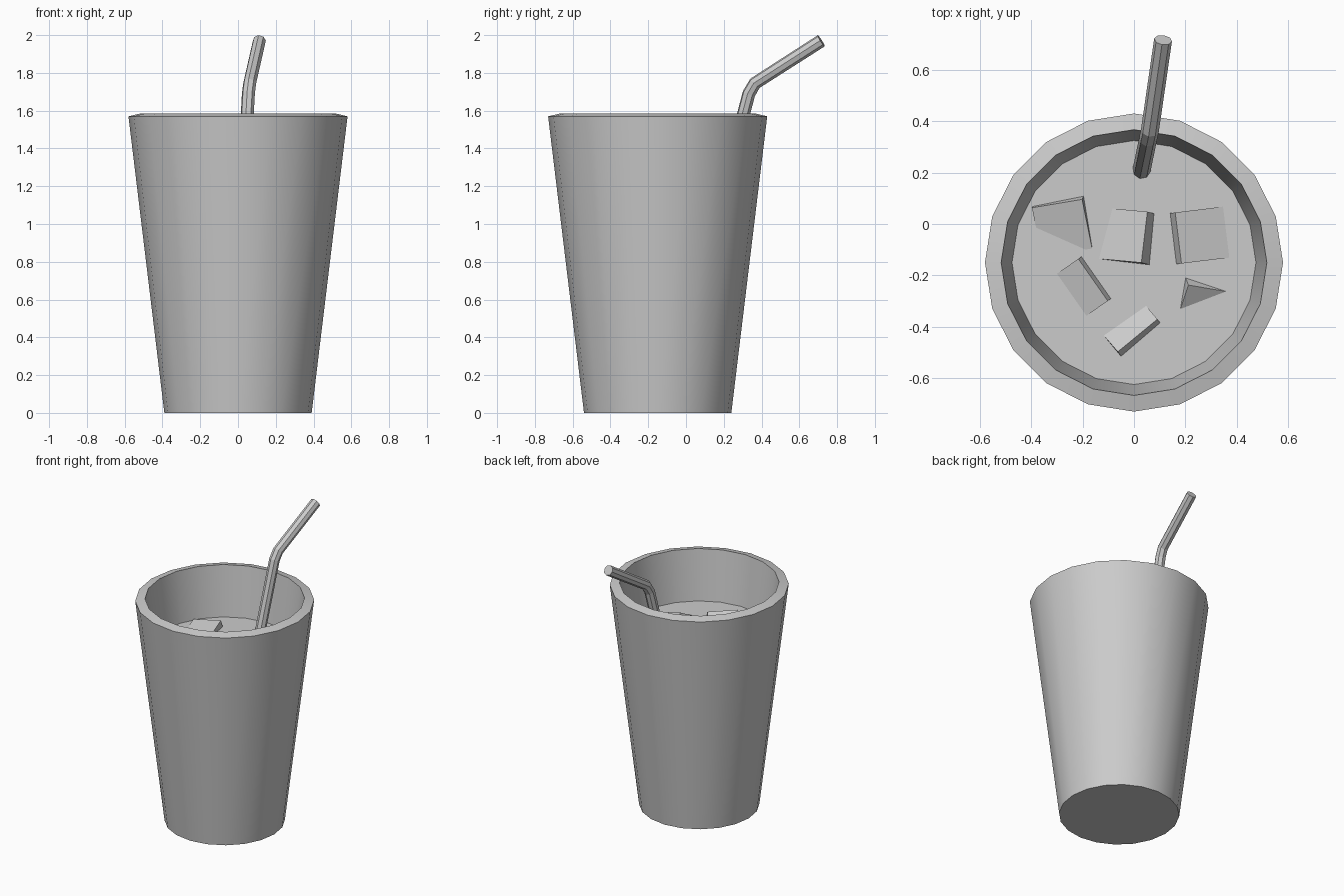
import bpy, bmesh
from math import radians, cos, sin, pi
from mathutils import Matrix, Vector

if "Cube" in bpy.data.objects:
    bpy.data.objects.remove(bpy.data.objects["Cube"])

CUP_Y = -0.15
SIDES = 20
LIQUID_Z = 1.23


def lathe(name, profile):
    """Spin (radius, z) points around the cup axis; both ends are capped."""
    bm = bmesh.new()
    rings = []
    for r, z in profile:
        rings.append([bm.verts.new((r * cos(2 * pi * i / SIDES),
                                    r * sin(2 * pi * i / SIDES) + CUP_Y, z))
                      for i in range(SIDES)])
    for a, b in zip(rings, rings[1:]):
        for i in range(SIDES):
            j = (i + 1) % SIDES
            bm.faces.new((a[i], a[j], b[j], b[i]))
    bm.faces.new(rings[0][::-1])
    bm.faces.new(rings[-1])
    bmesh.ops.recalc_face_normals(bm, faces=bm.faces)
    mesh = bpy.data.meshes.new(name)
    bm.to_mesh(mesh)
    bm.free()
    obj = bpy.data.objects.new(name, mesh)
    bpy.context.collection.objects.link(obj)
    bpy.ops.object.select_all(action='DESELECT')
    obj.select_set(True)
    bpy.context.view_layer.objects.active = obj
    bpy.ops.object.shade_smooth_by_angle(angle=radians(30))
    return obj


def ice(name, top, spin, down, tilt, size=0.2):
    """Cube placed by its top-face centre, spun, then leaned toward 'down'."""
    bm = bmesh.new()
    bmesh.ops.create_cube(bm, size=size)
    bmesh.ops.translate(bm, verts=bm.verts, vec=(0, 0, -size / 2))
    d = radians(down)
    lean = Matrix.Rotation(radians(tilt), 4, Vector((-sin(d), cos(d), 0)))
    bm.transform(Matrix.Translation(top) @ lean @ Matrix.Rotation(radians(spin), 4, 'Z'))
    mesh = bpy.data.meshes.new(name)
    bm.to_mesh(mesh)
    bm.free()
    bpy.context.collection.objects.link(bpy.data.objects.new(name, mesh))


# Tapered cup with a slightly raised inner lip
lathe("cup", [(0.39, 0), (0.58, 1.57), (0.517, 1.585), (0.335, 0.06)])

# Drink filling the cup
lathe("drink", [(0.335, 0.07), (0.475, LIQUID_Z)])

# Ice cubes: top-face centre, spin, lean direction, lean angle
cubes = [
    ((-0.280, -0.016, 1.241), 10.5, 246, 15.6),
    ((-0.051, -0.043, 1.256), -6, 165, 24),
    ((0.267, -0.043, 1.260), 7, 7, 18),
    ((-0.236, -0.271, 1.233), 35, 215, 21),
    ((0.277, -0.339, 1.2035), -14, -69, 32),
    ((-0.044, -0.366, 1.223), 40, 125, 27),
]
for i, c in enumerate(cubes, 1):
    ice(f"ice_cube_{i}", *c)

# Bent eight-sided straw
curve = bpy.data.curves.new("straw", 'CURVE')
curve.dimensions = '3D'
curve.bevel_depth = 0.035
curve.bevel_resolution = 2
curve.use_fill_caps = True
path = [(-0.03, -0.08, 0.12), (0.055, 0.333, 1.69), (0.062, 0.365, 1.745), (0.113, 0.716, 1.97)]
spline = curve.splines.new('POLY')
spline.points.add(len(path) - 1)
for p, co in zip(spline.points, path):
    p.co = (*co, 1)
spline.use_smooth = False
bpy.context.collection.objects.link(bpy.data.objects.new("straw", curve))
